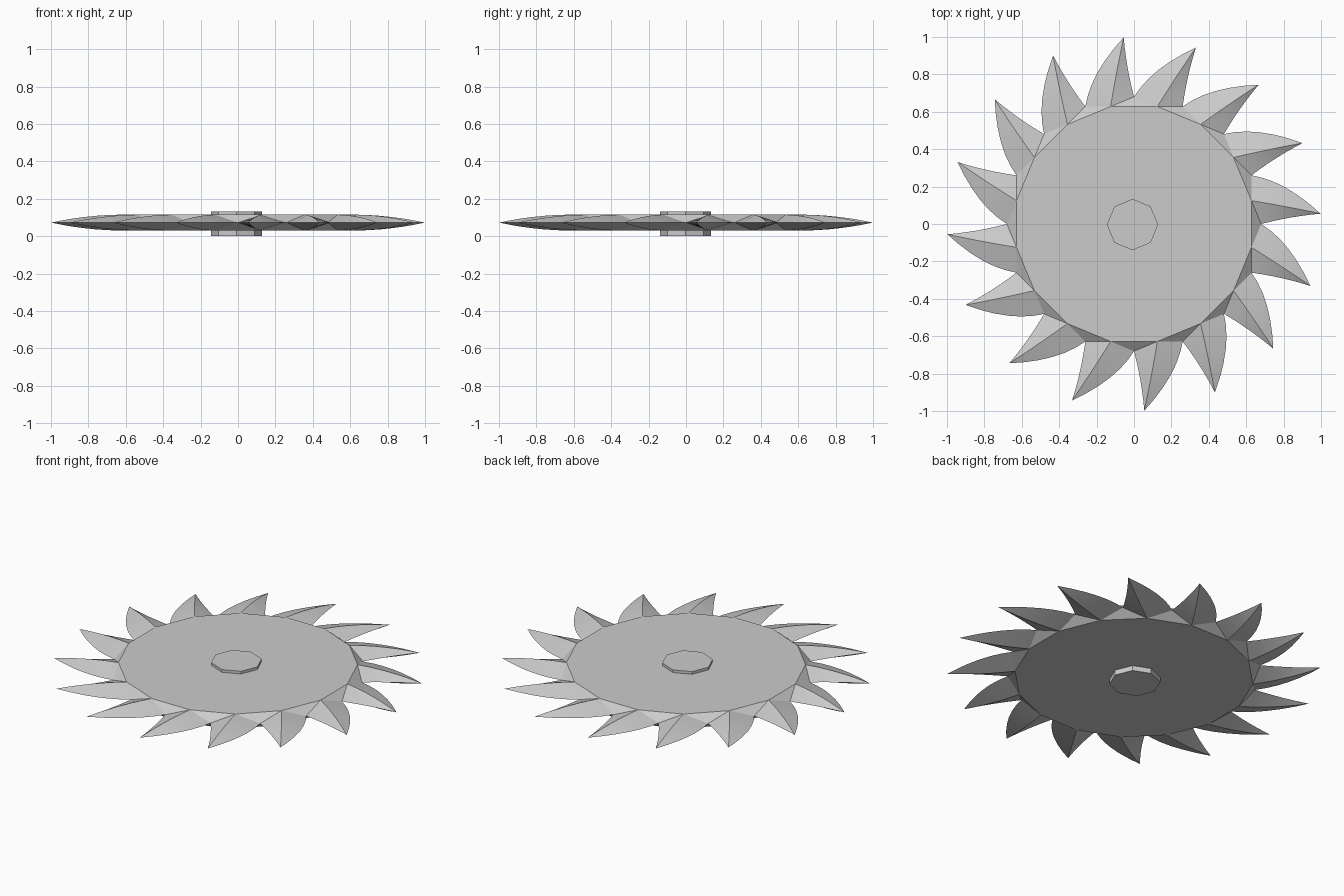
import bpy
import bmesh
import math
from mathutils import Matrix, Vector

if "Cube" in bpy.data.objects:
    bpy.data.objects.remove(bpy.data.objects["Cube"], do_unlink=True)

TEETH = 16
STEPS = 6
MID, HALF = 0.0725, 0.0425      # blade mid-plane and half thickness

steel = bpy.data.materials.new("grey steel")
steel.use_nodes = True
steel.diffuse_color = (0.6, 0.6, 0.6, 1)
steel.node_tree.nodes["Principled BSDF"].inputs["Base Color"].default_value = (0.6, 0.6, 0.6, 1)


def finish(name, bm):
    bmesh.ops.remove_doubles(bm, verts=bm.verts, dist=0.0005)
    bmesh.ops.recalc_face_normals(bm, faces=bm.faces)
    mesh = bpy.data.meshes.new(name)
    bm.to_mesh(mesh)
    bm.free()
    mesh.materials.append(steel)
    obj = bpy.data.objects.new(name, mesh)
    bpy.context.collection.objects.link(obj)
    return obj


def bezier(a, b, c, t):
    return Vector(a) * (1 - t) ** 2 + Vector(b) * 2 * t * (1 - t) + Vector(c) * t * t


# Curves of one hooked tooth, seen from above
TIP = (-0.055, 0.998)
BACK = ((-0.26, 0.628), (-0.233, 0.806), TIP)
RIDGE = ((-0.125, 0.628), (-0.09, 0.838), TIP)
HOOK = ((0, 0.68), (-0.042, 0.84), TIP)


def section(t, side):
    """Back edge, ridge and hook edge of the tooth at t."""
    rise = side * HALF * (1 - t ** 1.7)
    return [bezier(*curve, t).to_3d() + Vector((0, 0, MID + h))
            for curve, h in ((BACK, 0), (RIDGE, rise), (HOOK, 0))]


# Blade: two flat polygons, a bevelled rim and curved teeth
bm = bmesh.new()
for side in (1, -1):
    rim = []
    for i in range(TEETH):
        turn = Matrix.Rotation(math.tau * i / TEETH, 3, "Z")

        def face(points):
            bm.faces.new([bm.verts.new(turn @ p) for p in points])

        rows = [section(k / STEPS, side) for k in range(STEPS + 1)]
        for low, high in zip(rows[:-2], rows[1:-1]):
            for j in (0, 1):
                face((low[j], low[j + 1], high[j + 1], high[j]))
        for j in (0, 1):
            face((rows[-2][j], rows[-2][j + 1], rows[-1][0]))
        # rim triangle between neighbouring ridges
        base = rows[0][1]
        step_back = Matrix.Rotation(-math.tau / TEETH, 3, "Z")
        face((base, rows[0][2], step_back @ base))
        rim.append(turn @ base)
    bm.faces.new([bm.verts.new(p) for p in rim])
blade = finish("saw_blade", bm)

# Hub: eight-sided plug through the centre
bm = bmesh.new()
bmesh.ops.create_cone(bm, cap_ends=True, segments=8, radius1=0.137, radius2=0.137,
                      depth=0.131, matrix=Matrix.Translation((-0.008, -0.003, 0.0655)))
hub = finish("centre_hub", bm)

# Soft shading along the teeth, crisp ridges and rim
bpy.ops.object.select_all(action="DESELECT")
blade.select_set(True)
bpy.context.view_layer.objects.active = blade
bpy.ops.object.shade_smooth_by_angle(angle=math.radians(30))
